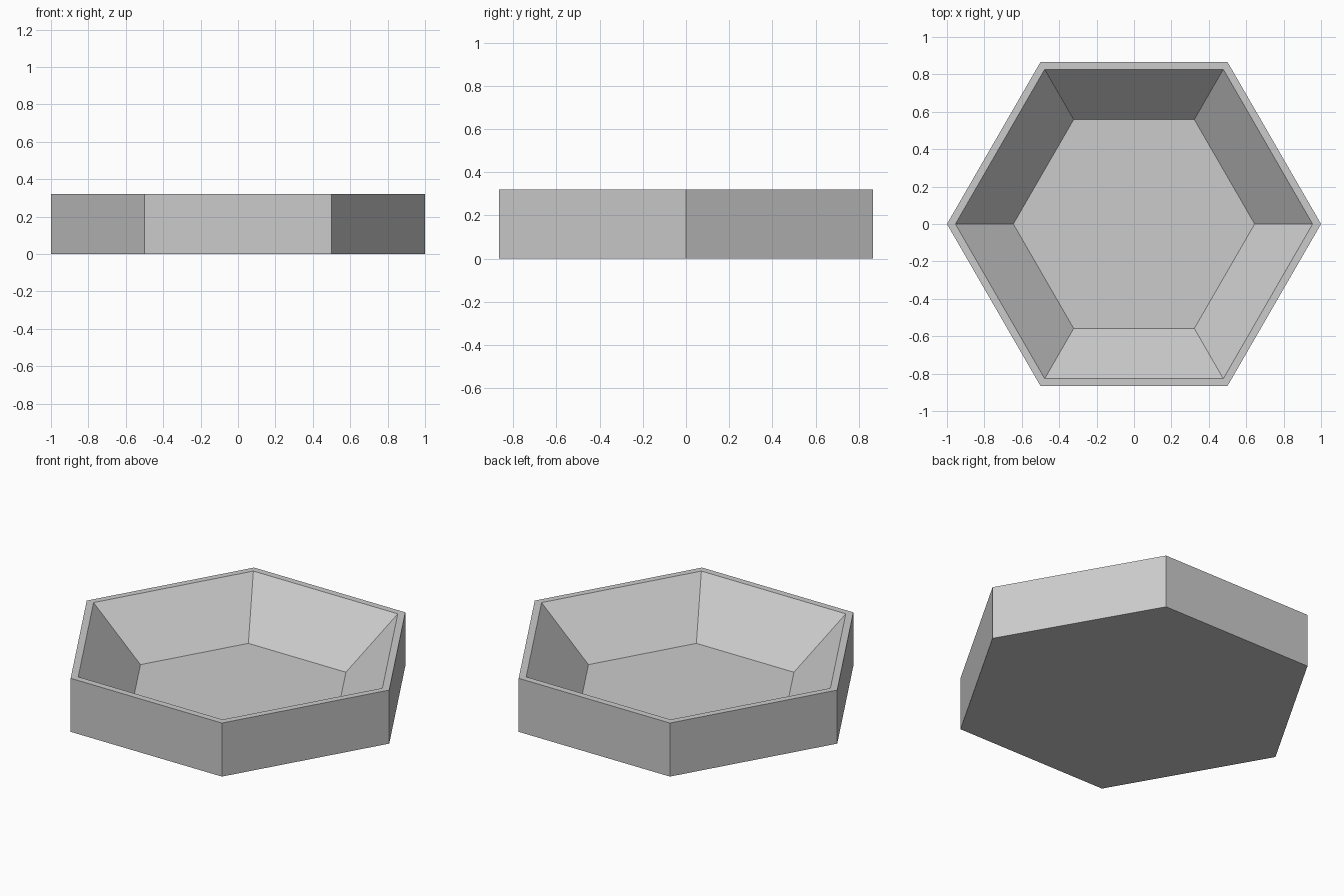
import bpy
import bmesh
from math import cos, sin, tau

SIDES = 6
# Profile rings (radius, height) from the base, up the outside, down into the bowl
PROFILE = [(1.0, 0.0), (1.0, 0.32), (0.955, 0.32), (0.645, 0.032)]

cube = bpy.data.objects.get("Cube")
if cube:
    bpy.data.objects.remove(cube, do_unlink=True)

# Plain grey material
grey = bpy.data.materials.new("plain_grey")
grey.use_nodes = True
colour = (0.6, 0.6, 0.6, 1.0)
grey.diffuse_color = colour
grey.node_tree.nodes["Principled BSDF"].inputs["Base Color"].default_value = colour

# Hexagonal dish: one ring of vertices per profile point
bm = bmesh.new()
rings = [[bm.verts.new((r * cos(tau * i / SIDES), r * sin(tau * i / SIDES), z))
          for i in range(SIDES)] for r, z in PROFILE]

# Walls, rim and sloping inside
for low, high in zip(rings, rings[1:]):
    for i in range(SIDES):
        j = (i + 1) % SIDES
        bm.faces.new((low[i], low[j], high[j], high[i]))

# Underside and inner floor
bm.faces.new(rings[0][::-1])
bm.faces.new(rings[-1])
bmesh.ops.recalc_face_normals(bm, faces=bm.faces)

mesh = bpy.data.meshes.new("hexagonal_dish")
bm.to_mesh(mesh)
bm.free()
mesh.materials.append(grey)
dish = bpy.data.objects.new("hexagonal_dish", mesh)
bpy.context.collection.objects.link(dish)
